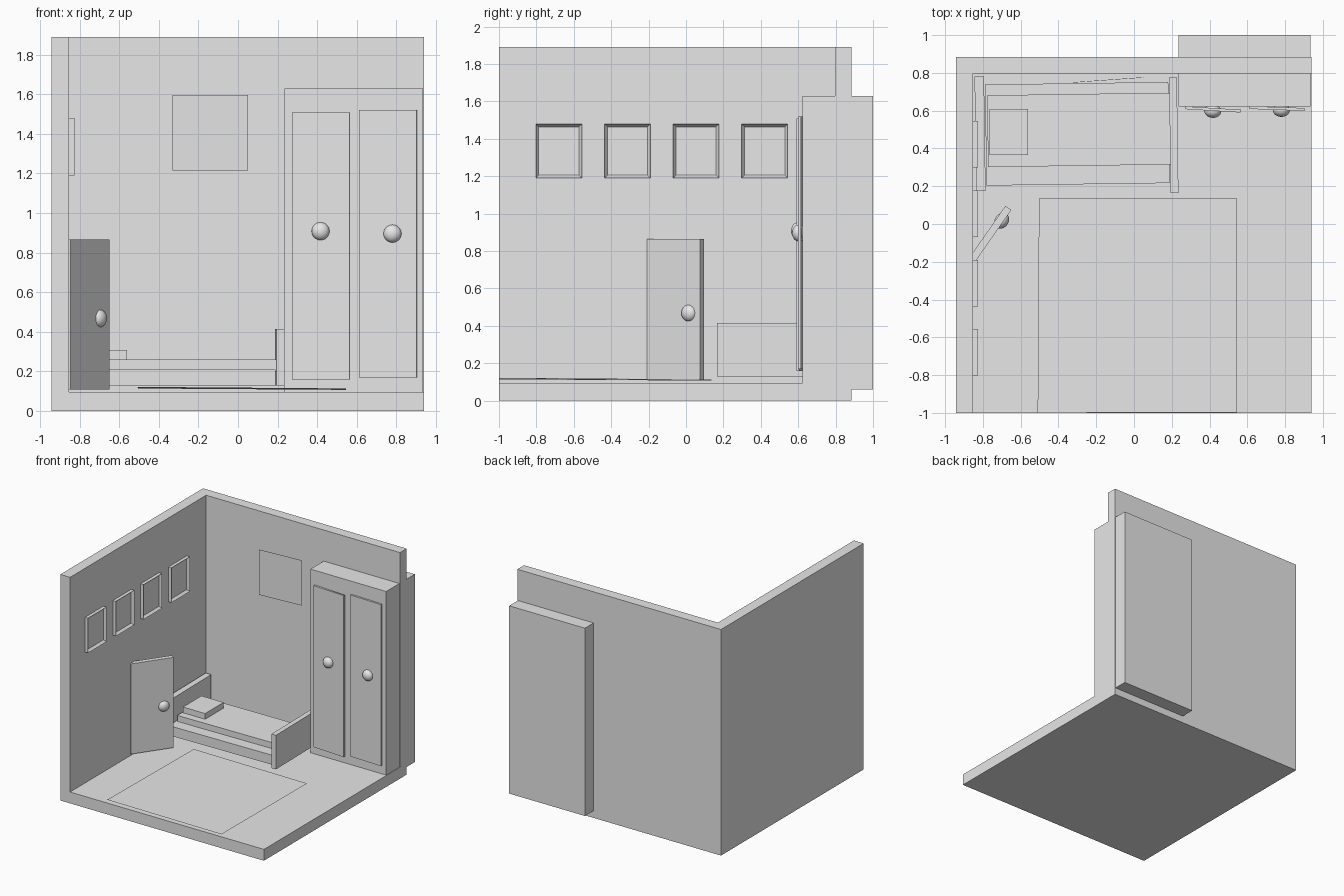
import bpy, bmesh
from math import radians, atan2, cos, sin
from mathutils import Vector, Matrix

cube = bpy.data.objects.get("Cube")
if cube:
    bpy.data.objects.remove(cube, do_unlink=True)

grey = bpy.data.materials.new("plain grey")
grey.use_nodes = True
colour = (0.8, 0.8, 0.8, 1)
grey.diffuse_color = colour
grey.node_tree.nodes["Principled BSDF"].inputs["Base Color"].default_value = colour


def finish(name, bm, location=(0, 0, 0), turn=0):
    """Turn a bmesh into a named grey object."""
    mesh = bpy.data.meshes.new(name)
    bm.to_mesh(mesh)
    bm.free()
    mesh.materials.append(grey)
    obj = bpy.data.objects.new(name, mesh)
    obj.location = location
    obj.rotation_euler.z = radians(turn)
    bpy.context.collection.objects.link(obj)
    return obj


def box(name, x, y, z, turn=0):
    """Box between pairs of limits, turned about its own centre."""
    bm = bmesh.new()
    size = [b - a for a, b in (x, y, z)]
    bmesh.ops.create_cube(bm, size=1, matrix=Matrix.Diagonal((*size, 1)))
    return finish(name, bm, [(a + b) / 2 for a, b in (x, y, z)], turn)


def sheet(name, corners):
    """Single flat four-sided sheet."""
    bm = bmesh.new()
    bm.faces.new([bm.verts.new(c) for c in corners])
    return finish(name, bm)


def knob(name, location, turn=0):
    """Round knob, slightly flattened along its own y."""
    bm = bmesh.new()
    bmesh.ops.create_uvsphere(bm, u_segments=32, v_segments=16, radius=0.045,
                              matrix=Matrix.Diagonal((1, 0.8, 1, 1)))
    for f in bm.faces:
        f.smooth = True
    return finish(name, bm, location, turn)


def picture_frame(name, y):
    """Frame on the left wall with a recessed centre."""
    obj = box(name, (-0.855, -0.825), (y - 0.123, y + 0.123), (1.19, 1.48))
    bm = bmesh.new()
    bm.from_mesh(obj.data)
    bm.normal_update()
    front = max(bm.faces, key=lambda f: f.normal.x)
    bmesh.ops.inset_region(bm, faces=[front], thickness=0.022)
    bmesh.ops.translate(bm, verts=front.verts, vec=(-0.02, 0, 0))
    bm.to_mesh(obj.data)
    bm.free()


# Room shell: floor, left wall and back wall in one piece
room = box("room_shell", (-0.943, 0.94), (-1, 0.885), (0, 1.89))
cutter = box("room_cutter", (-0.853, 1.5), (-1.5, 0.797), (0.095, 2.5))
cutter.hide_render = True
cut = room.modifiers.new("hollow", 'BOOLEAN')
cut.operation = 'DIFFERENCE'
cut.solver = 'EXACT'
cut.object = cutter
bpy.context.view_layer.objects.active = room
bpy.ops.object.modifier_apply(modifier="hollow")
bpy.data.objects.remove(cutter, do_unlink=True)

# Wardrobe, with doors slightly ajar
box("wardrobe", (0.235, 0.935), (0.622, 1.0), (0.06, 1.63))
box("wardrobe_left_door", (0.273, 0.565), (0.599, 0.614), (0.158, 1.508), -3.5)
box("wardrobe_right_door", (0.612, 0.903), (0.604, 0.619), (0.17, 1.52), -2)
knob("wardrobe_left_knob", (0.417, 0.598, 0.908), -3.5)
knob("wardrobe_right_knob", (0.78, 0.603, 0.896), -2)

# Bed
box("headboard", (-0.84, -0.79), (0.175, 0.78), (0.13, 0.413), 0.8)
box("footboard", (0.19, 0.231), (0.165, 0.775), (0.13, 0.415), 0.8)
box("bed_base", (-0.785, 0.185), (0.21, 0.745), (0.13, 0.21), 0.8)
box("mattress", (-0.775, 0.19), (0.308, 0.688), (0.2, 0.26), 0.8)
box("pillow", (-0.765, -0.56), (0.365, 0.61), (0.25, 0.308))

# Room door, standing open from the left wall
hinge, edge = Vector((-0.862, -0.197, 0)), Vector((-0.665, 0.085, 0))
along = edge - hinge
angle = atan2(along.y, along.x)
mid, half = (hinge + edge) / 2, along.length / 2
box("room_door", (mid.x - half, mid.x + half), (mid.y - 0.019, mid.y + 0.019),
    (0.11, 0.865), angle * 57.2958)
knob_at = edge - Vector((cos(angle), sin(angle), 0)) * 0.083
knob("room_door_knob", (knob_at.x + 0.012, knob_at.y, 0.468), angle * 57.2958)

# Rug and poster, both loose sheets with a slight tilt
sheet("rug", [(-0.51, -1, 0.122), (0.545, -0.997, 0.114),
              (0.545, 0.135, 0.107), (-0.503, 0.135, 0.114)])
sheet("poster", [(-0.33, 0.75, 1.215), (0.05, 0.777, 1.215),
                 (0.05, 0.775, 1.595), (-0.33, 0.748, 1.595)])

# Row of picture frames
for i in range(4):
    picture_frame(f"picture_frame_{i + 1}", -0.68 + i * 0.367)
